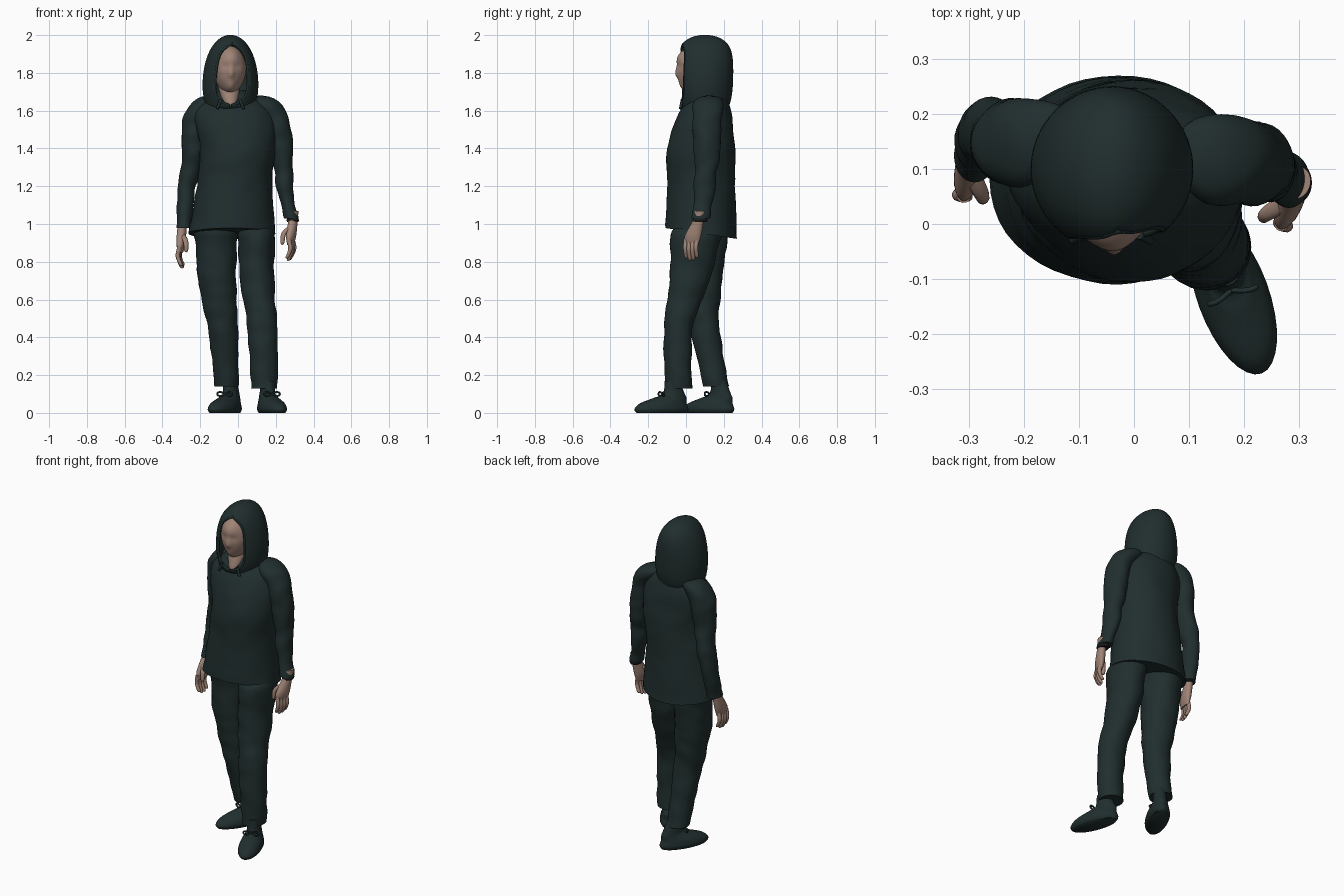
import bpy, bmesh, math
from math import sin, cos, sqrt, radians, pi
from mathutils import Vector, Matrix, noise

cube = bpy.data.objects.get("Cube")
if cube:
    bpy.data.objects.remove(cube, do_unlink=True)


def material(name, *rgb):
    mat = bpy.data.materials.new(name)
    mat.use_nodes = True
    mat.diffuse_color = (*rgb, 1)
    shader = next(n for n in mat.node_tree.nodes if n.type == 'BSDF_PRINCIPLED')
    shader.inputs["Base Color"].default_value = (*rgb, 1)
    return mat


cloth = material("dark green cloth", .015, .027, .027)
skin = material("skin", .35, .23, .18)
black = material("black strap", .01, .01, .01)


def finish(name, bm, mat, place=Matrix()):
    """Turn a bmesh into a smooth-shaded object."""
    bmesh.ops.remove_doubles(bm, verts=bm.verts, dist=.0002)
    bm.transform(place)
    bmesh.ops.recalc_face_normals(bm, faces=bm.faces)
    mesh = bpy.data.meshes.new(name)
    bm.to_mesh(mesh)
    bm.free()
    for polygon in mesh.polygons:
        polygon.use_smooth = True
    mesh.set_sharp_from_angle(angle=radians(60))
    mesh.materials.append(mat)
    obj = bpy.data.objects.new(name, mesh)
    bpy.context.collection.objects.link(obj)
    return obj


def spline(points, steps):
    """Smooth curve through points with any number of components."""
    points = [Vector(p) for p in points]
    last = len(points) - 1
    result = []
    for i in range(last):
        a, b, c, d = (points[max(0, min(last, i + k))] for k in (-1, 0, 1, 2))
        for step in range(steps):
            t = step / steps
            result.append(b + (c - a) * t / 2 + (a - b * 2.5 + c * 2 - d / 2) * t ** 2
                          + (b * 3 - a - c * 3 + d) * t ** 3 / 2)
    return result + [points[-1]]


def bridge(bm, rows):
    for low, high in zip(rows, rows[1:]):
        for k in range(len(low) - 1):
            bm.faces.new((low[k], low[k + 1], high[k + 1], high[k]))


def loft(name, rings, mat, place=Matrix(), steps=6, folds=0, sides=32):
    """Closed skin over ellipses given as x, y, z, half width, half depth, tilt."""
    bm = bmesh.new()
    rows = []
    for x, y, z, width, depth, tilt in spline(rings, steps):
        row = []
        for k in range(sides):
            out = Vector((cos(2 * pi * k / sides), sin(2 * pi * k / sides), 0))
            point = Vector((x + width * out.x, y + depth * out.y, z + tilt * depth * out.y))
            crease = noise.noise(Vector((point.x * 9, point.y * 9, point.z * 13)))
            row.append(bm.verts.new(point + out * folds * crease))
        rows.append(row)
    bm.faces.new(rows[0])
    bm.faces.new(rows[-1])
    bridge(bm, [row + row[:1] for row in rows])
    return finish(name, bm, mat, place)


def limb(name, path, start, end, mat, place=Matrix(), ease=1, dome=6, folds=0, sides=32):
    """Tapering tube; ease makes depth taper sooner, a low dome rounds the start more."""
    centres = spline(path, 12)
    rings = []
    for i, centre in enumerate(centres):
        t = i / (len(centres) - 1)
        swell = max(.1, sqrt(1 - max(0, 1 - t * dome) ** 2))
        width = end[0] + (start[0] - end[0]) * (1 - t)
        depth = end[1] + (start[1] - end[1]) * (1 - t) ** ease
        rings.append((*centre, width * swell, depth * swell, 0))
    return loft(name, rings, mat, place, 1, folds, sides)


def cord(name, points, radius, mat, place=Matrix()):
    """Thin round cord through the points."""
    curve = bpy.data.curves.new(name, 'CURVE')
    curve.dimensions = '3D'
    curve.bevel_depth = radius
    curve.bevel_resolution = 2
    curve.use_fill_caps = True
    line = curve.splines.new('BEZIER')
    line.bezier_points.add(len(points) - 1)
    for knot, point in zip(line.bezier_points, points):
        knot.co = place @ Vector(point)
        knot.handle_left_type = knot.handle_right_type = 'AUTO'
    curve.materials.append(mat)
    bpy.context.collection.objects.link(bpy.data.objects.new(name, curve))


def standing(location, degrees):
    return Matrix.Translation(location) @ Matrix.Rotation(radians(degrees), 4, 'Z')


# Pullover body, lower at the back hem
loft("pullover_body", [
    (-.03, .08, .95, .23, .19, -.15), (-.02, .08, 1.2, .2, .18, 0), (0, .08, 1.4, .2, .18, 0),
    (-.02, .1, 1.58, .21, .14, 0), (-.03, .12, 1.68, .11, .09, 0),
    (-.03, .12, 1.71, .06, .06, 0)], cloth, folds=.006, sides=48)

# Sleeves with sloping shoulders
limb("left_sleeve", [(.12, .12, 1.68), (.2, .11, 1.55), (.23, .11, 1.38), (.25, .1, 1.2),
                     (.28, .08, 1.03)], (.085, .09), (.034, .046), cloth, folds=.012)
limb("right_sleeve", [(-.15, .15, 1.68), (-.22, .15, 1.55), (-.24, .15, 1.38),
                      (-.27, .17, 1.2), (-.29, .13, .98)],
     (.085, .09), (.034, .046), cloth, folds=.012)

# Trousers
limb("left_trouser_leg", [(.1, .06, 1), (.1, .02, .7), (.13, -.04, .45), (.14, -.04, .13)],
     (.1, .15), (.07, .07), cloth, ease=2, dome=12, folds=.009)
limb("right_trouser_leg", [(-.12, .1, 1.02), (-.11, .09, .7), (-.08, .1, .45), (-.06, .16, .14)],
     (.12, .14), (.06, .07), cloth, ease=2, dome=12, folds=.009)

# Shoes with tied laces
for side, location, turn in (("left", (.18, -.13, 0), 20), ("right", (-.07, .12, 0), -28)):
    place = standing(location, turn)
    loft(side + "_shoe", [
        (0, 0, 0, .055, .14, 0), (0, 0, .02, .065, .15, 0), (0, .01, .05, .06, .13, 0),
        (0, .05, .08, .045, .09, 0), (0, .07, .1, .04, .06, 0),
        (0, .06, .17, .035, .04, 0)], cloth, place)
    for s in (-1, 1):
        cord(side + "_lace_loop", [(0, .01, .1), (s * .03, 0, .11), (s * .045, 0, .1),
                                   (s * .03, 0, .09), (0, .01, .1)], .005, cloth, place)

# Hands: palm, four fingers and thumb hanging from the wrist
for side, s, wrist, turn in (("left", 1, (.295, .075, 1.02), -20),
                             ("right", -1, (-.295, .13, .98), -10)):
    place = standing(wrist, turn) @ Matrix.Diagonal((s, 1, 1, 1))
    loft(side + "_palm", [
        (0, 0, .05, .025, .03, 0), (0, -.01, 0, .024, .03, 0),
        (0, -.04, -.08, .024, .045, 0), (0, -.05, -.13, .012, .04, 0)], skin, place)
    for k in range(4):
        y = -.08 + .02 * k
        tip = -.22 + .012 * abs(k - 1.4)
        limb(side + "_finger", [(-.01, y, tip), (.01, y, tip / 2 - .05), (0, y, -.1)],
             (.01, .01), (.013, .013), skin, place, sides=12)
    limb(side + "_thumb", [(-.035, -.08, -.13), (-.03, -.07, -.07), (0, -.03, -.03)],
         (.01, .01), (.018, .018), skin, place, sides=12)

# Wrist strap
loft("wrist_strap", [(.29, .075, 1.02 + s * .01, .033 - abs(s) * .004, .04 - abs(s) * .004, 0)
                     for s in (-1, 0, 1)], black)

# Head: features are sideways offset, height, spread and forward push
features = [(0, .08, .06, .02), (0, 0, .02, .008), (0, -.025, .018, .012), (.03, .02, .02, -.006),
            (-.03, .02, .02, -.006), (0, -.06, .03, .006), (0, -.1, .03, .015)]
bm = bmesh.new()
bmesh.ops.create_uvsphere(bm, u_segments=64, v_segments=48, radius=1)
for vert in bm.verts:
    x, y, z = vert.co.x * .088, vert.co.y * .1, vert.co.z * .128
    front = max(0, min(1, -y / .04))
    for side, height, spread, push in features:
        distance = (x - side) ** 2 + (z - height) ** 2
        y -= front * push * math.exp(-distance / spread ** 2)
    vert.co = (x * (1 + min(0, z)), y, z)
finish("head", bm, skin, standing((-.045, .058, 1.815), 5))
loft("neck", [(-.04, .04, 1.58, .02, .05, 0), (-.04, .04, 1.64, .04, .05, 0),
              (-.05, .07, 1.74, .06, .05, 0)], skin)

# Hood: domed shell, open at the front around the face
bm = bmesh.new()
rows, left_edge, right_edge = [], [], []
levels, sides = 36, 48
for level in range(levels + 1):
    u = sin(pi / 2 * level / levels)
    flare = 1 - .2 * (1 - u) ** 6
    width = .147 * flare * sqrt(1 - u ** 3)
    depth = .145 * flare * sqrt(1 - u ** 8)
    gap = radians(max(0, 38 * (1 - ((u - .47) / .43) ** 6)))
    row = []
    for k in range(sides + 1):
        a = gap + (2 * pi - 2 * gap) * k / sides + radians(8 * u)
        row.append(bm.verts.new((-.04 + width * sin(a), .1 - depth * cos(a), 1.61 + .385 * u)))
    rows.append(row)
    if gap > 0:
        left_edge.append(row[0].co.copy())
        right_edge.append(row[-1].co.copy())
bridge(bm, rows)
hood = finish("hood", bm, cloth)
shell = hood.modifiers.new("cloth_thickness", 'SOLIDIFY')
shell.thickness = .012
shell.offset = 0

# Rolled hood edge and short drawstrings
cord("hood_edge", left_edge + right_edge[::-1], .007, cloth)
for s in (-1, 1):
    cord("drawstring", [(-.04 + s * .05, -.02, 1.66), (-.04 + s * .07, -.03, 1.61)], .008, cloth)
